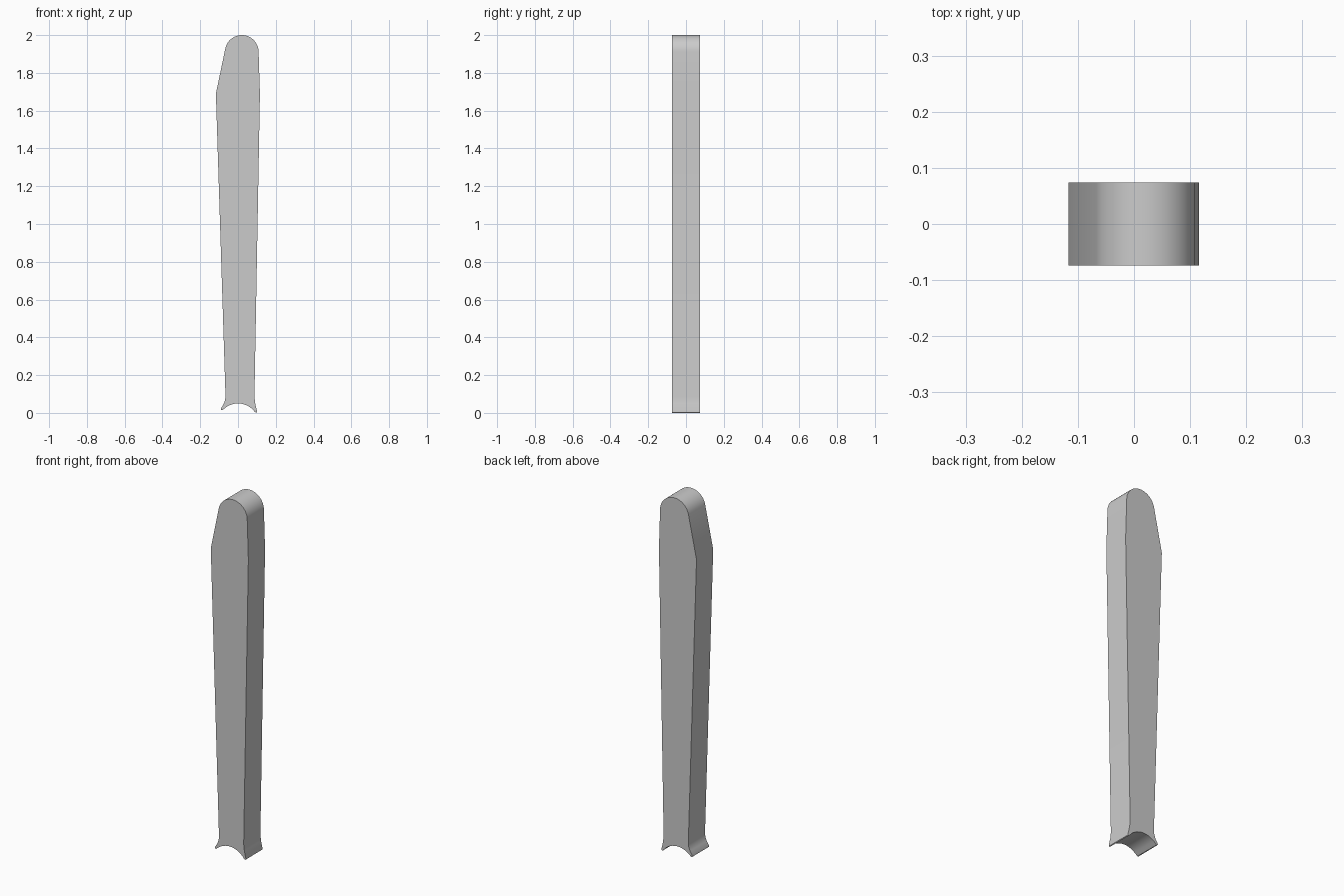
import bpy, bmesh, math

cube = bpy.data.objects.get("Cube")
if cube:
    bpy.data.objects.remove(cube, do_unlink=True)

HALF_DEPTH = 0.074

grey = bpy.data.materials.new("light_grey")
grey.use_nodes = True
colour = (0.6, 0.6, 0.6, 1)
grey.diffuse_color = colour
grey.node_tree.nodes["Principled BSDF"].inputs["Base Color"].default_value = colour


def arc(cx, cz, r, start, end, steps):
    """Points along a circular arc, angles in degrees."""
    angles = [math.radians(start + (end - start) * i / steps) for i in range(steps + 1)]
    return [(cx + r * math.cos(a), cz + r * math.sin(a)) for a in angles]


# Outline: rounded head, sloped shoulder, tapered shaft, flared foot with an arched sole
outline = arc(0.02, 1.911, 0.089, 0, 168, 28)
outline += [(-0.117, 1.69), (-0.066, 0.085), (-0.069, 0.065), (-0.077, 0.045),
            (-0.09, 0.024), (-0.091, 0.016), (-0.084, 0.014)]
outline += arc(0.0, -0.06, 0.11, 132, 38, 16)
outline += [(0.095, 0.0), (0.1, 0.003), (0.1, 0.012), (0.091, 0.05), (0.087, 0.085),
            (0.116, 1.69)]

# Extrude the outline through the depth
bm = bmesh.new()
face = bm.faces.new([bm.verts.new((x, -HALF_DEPTH, z)) for x, z in outline])
side = bmesh.ops.extrude_face_region(bm, geom=[face], use_keep_orig=True)
moved = [v for v in side["geom"] if isinstance(v, bmesh.types.BMVert)]
bmesh.ops.translate(bm, verts=moved, vec=(0, 2 * HALF_DEPTH, 0))
bmesh.ops.recalc_face_normals(bm, faces=bm.faces)
mesh = bpy.data.meshes.new("tapered_bar")
bm.to_mesh(mesh)
bm.free()
mesh.materials.append(grey)

bar = bpy.data.objects.new("tapered_bar", mesh)
bpy.context.collection.objects.link(bar)
bpy.context.view_layer.objects.active = bar
bar.select_set(True)
bpy.ops.object.shade_smooth_by_angle(angle=math.radians(30))
